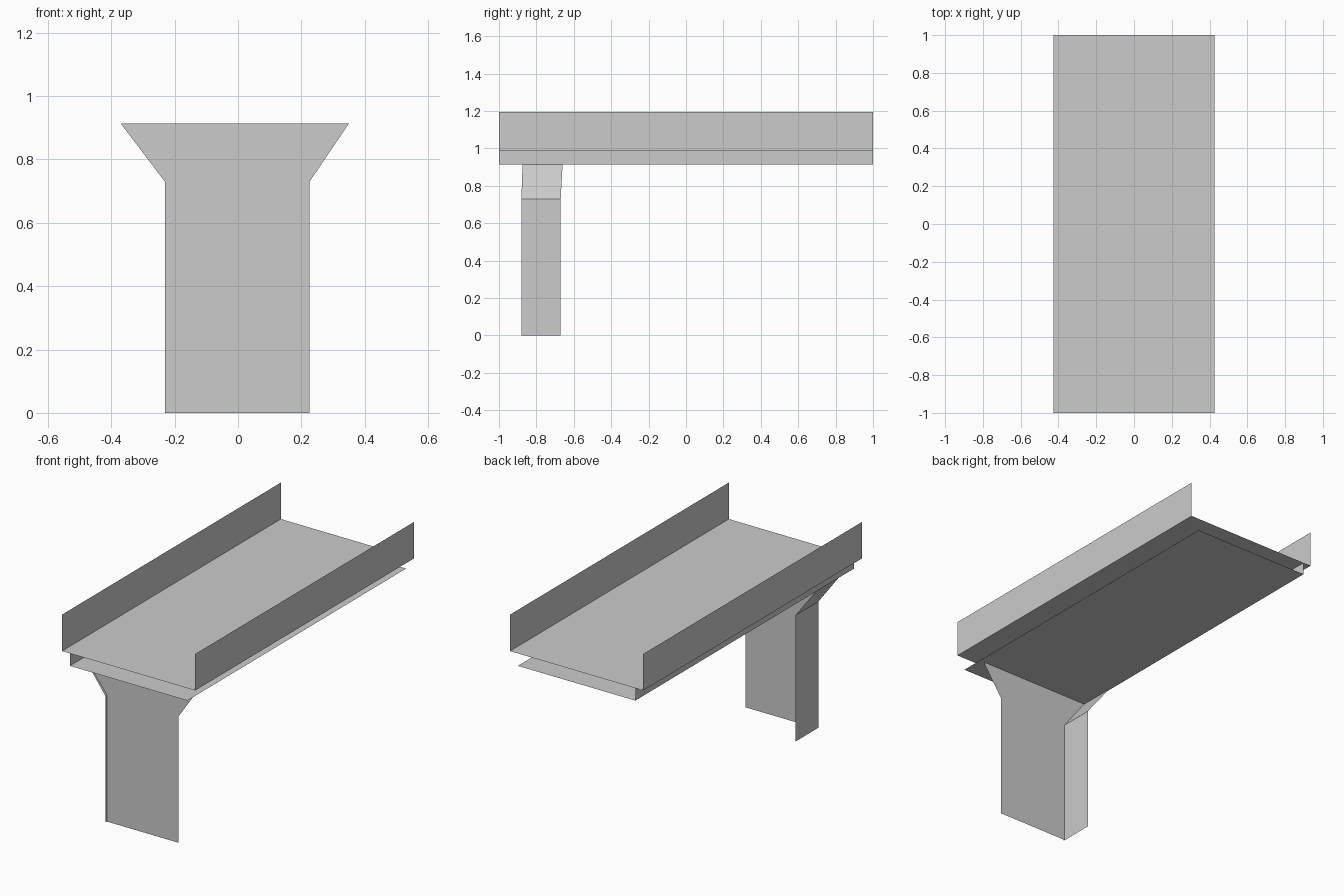
import bpy
import bmesh

cube = bpy.data.objects.get("Cube")
if cube:
    bpy.data.objects.remove(cube, do_unlink=True)

# Single concrete colour
grey = bpy.data.materials.new("concrete_grey")
grey.use_nodes = True
grey.diffuse_color = (0.6, 0.6, 0.6, 1)
for node in grey.node_tree.nodes:
    if node.type == "BSDF_PRINCIPLED":
        node.inputs["Base Color"].default_value = grey.diffuse_color


def sheet(name, start, end):
    """Thin open sheet of flat panels between two matching edge paths."""
    bm = bmesh.new()
    a = [bm.verts.new(p) for p in start]
    b = [bm.verts.new(p) for p in end]
    for i in range(len(a) - 1):
        bm.faces.new((a[i], a[i + 1], b[i + 1], b[i]))
    mesh = bpy.data.meshes.new(name)
    bm.to_mesh(mesh)
    bm.free()
    mesh.materials.append(grey)
    obj = bpy.data.objects.new(name, mesh)
    bpy.context.collection.objects.link(obj)
    return obj


def along_span(name, profile):
    """Run an x-z profile over the whole length of the bridge."""
    return sheet(name, [(x, -1, z) for x, z in profile],
                 [(x, 1, z) for x, z in profile])


DECK_X, DECK_Z, WALL_Z = 0.426, 0.985, 1.196
GIRDER_X, GIRDER_Z = 0.376, 0.913

# Road deck and the two parapet walls
along_span("deck", [(-DECK_X, DECK_Z), (DECK_X, DECK_Z)])
for side, label in ((-1, "right_side"), (1, "left_side")):
    ends = [(side * DECK_X, DECK_Z), (side * DECK_X, WALL_Z)]
    along_span("parapet_" + label, ends[::side])

# Girder: underside plate and its one upright web
along_span("girder_underside", [(GIRDER_X, GIRDER_Z), (-GIRDER_X, GIRDER_Z)])
along_span("girder_web", [(-GIRDER_X, GIRDER_Z), (-GIRDER_X, DECK_Z)])

# Pier: flared front panel and one flared side panel, open elsewhere
NECK_Z = 0.73
front_y = -0.867
sheet("pier_front",
      [(-0.231, front_y, 0), (-0.231, front_y, NECK_Z), (-0.37, front_y, GIRDER_Z)],
      [(0.226, front_y, 0), (0.226, front_y, NECK_Z), (0.35, front_y, GIRDER_Z)])
sheet("pier_side",
      [(-0.232, -0.88, 0), (-0.232, -0.88, NECK_Z), (-0.371, -0.874, GIRDER_Z)],
      [(-0.232, -0.67, 0), (-0.232, -0.67, NECK_Z), (-0.371, -0.66, GIRDER_Z)])
